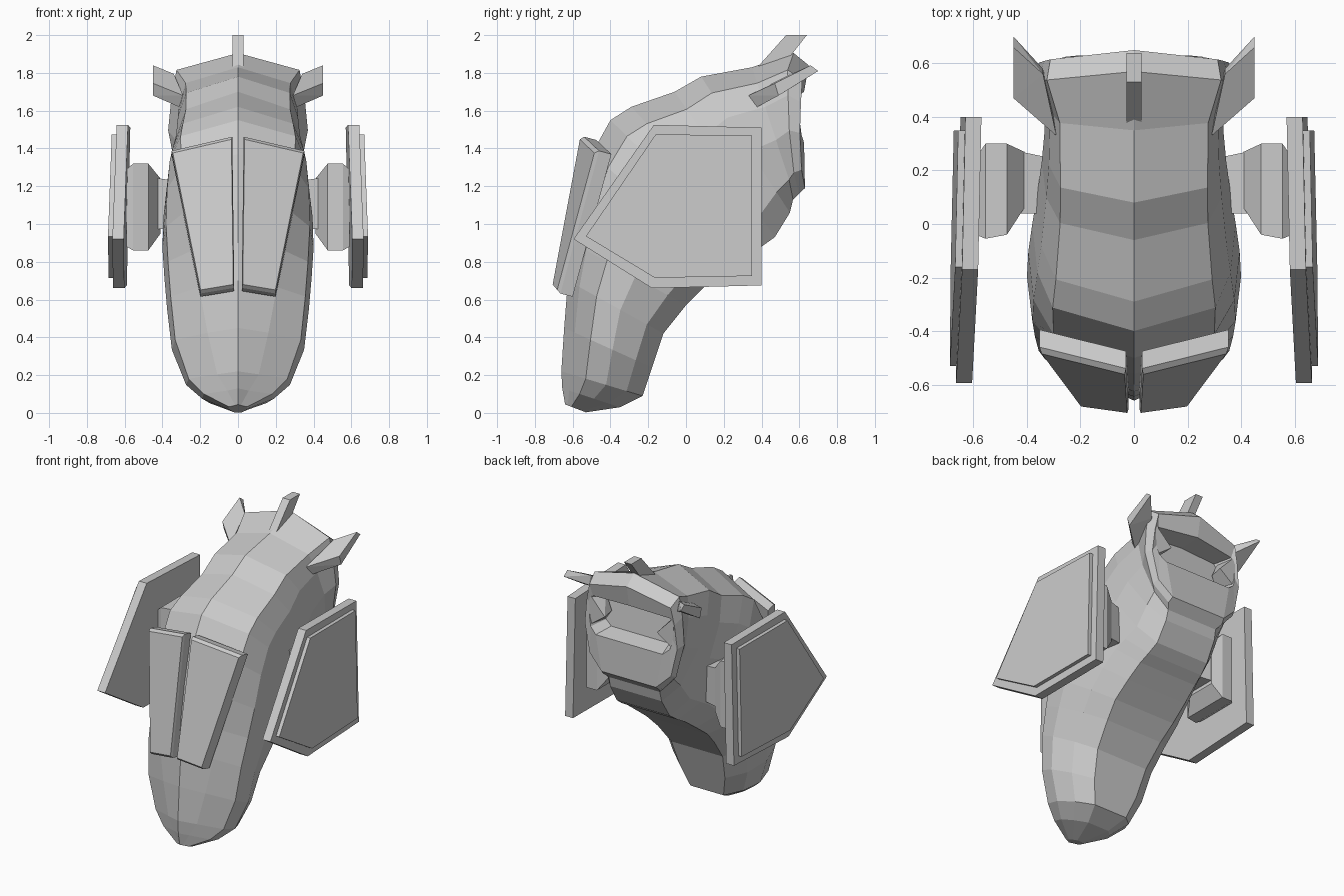
import bpy, bmesh
from mathutils import Vector

if "Cube" in bpy.data.objects:
    bpy.data.objects.remove(bpy.data.objects["Cube"])


def finish(name, bm, mirror=False):
    bmesh.ops.recalc_face_normals(bm, faces=bm.faces[:])
    me = bpy.data.meshes.new(name)
    bm.to_mesh(me)
    bm.free()
    ob = bpy.data.objects.new(name, me)
    bpy.context.collection.objects.link(ob)
    if mirror:
        ob.modifiers.new("mirror", 'MIRROR')
    return ob


def bridge(bm, a, b):
    for i in range(len(a)):
        j = (i + 1) % len(a)
        bm.faces.new((a[i], a[j], b[j], b[i]))


def loft(name, rings, **kw):
    """Skin a list of point rings and cap both ends."""
    bm = bmesh.new()
    vr = [[bm.verts.new(p) for p in r] for r in rings]
    for a, b in zip(vr, vr[1:]):
        bridge(bm, a, b)
    bm.faces.new(vr[0])
    bm.faces.new(vr[-1])
    return finish(name, bm, **kw)


def hull(name, pts, **kw):
    bm = bmesh.new()
    for p in pts:
        bm.verts.new(p)
    bmesh.ops.convex_hull(bm, input=bm.verts[:])
    return finish(name, bm, **kw)


def rect(x, y0, y1, z0, z1):
    return [(x, y0, z0), (x, y1, z0), (x, y1, z1), (x, y0, z1)]


# Body: (front y, z, back y, z, half width, front corner fraction)
sections = [
    (-.64, .045, -.53, .003, .05, .3), (-.655, .13, -.35, .03, .19, .3),
    (-.66, .22, -.23, .09, .275, .40), (-.645, .45, -.18, .24, .35, .46),
    (-.625, .70, -.12, .42, .375, .55), (-.60, .90, 0, .57, .39, .62),
    (-.56, 1.12, .10, .67, .40, .70), (-.50, 1.37, .22, .76, .395, .76),
    (-.40, 1.55, .33, .84, .38, .80), (-.29, 1.62, .40, .88, .365, .80),
    (-.06, 1.70, .47, .93, .345, .80), (.08, 1.78, .55, 1.06, .335, .82),
    (.35, 1.83, .58, 1.13, .33, .84), (.57, 1.905, .615, 1.16, .37, .88),
    # rear rim
    (.65, 1.84, .645, 1.19, .355, .88)]
# recessed rear opening, closer to a rectangle
opening = [(.625, 1.70, .648, 1.43, .32, .97), (.47, 1.69, .50, 1.45, .28, .97)]


def ring(s, half):
    ty, tz, by, bz, w, c = s
    prof = [(0, 0)] + half + [(-x, t) for x, t in reversed(half)]
    pts = []
    for x, t in prof:
        y = ty + (by - ty) * t
        if y > .56:                      # rear face curves back at the sides
            y -= .35 * (x * w) ** 2
        pts.append((x * w, y, tz + (bz - tz) * t))
    return pts


rings = []
for i, s in enumerate(sections):
    k = min(1, i / 6)                    # belly strip widens away from the tip
    rings.append(ring(s, [(s[5], .12), (.95, .30), (1, .55),
                          (.76 + .12 * k, .78 + .07 * k), (.40 + .19 * k, 1)]))
for s in opening:
    rings.append(ring(s, [(.93, .08), (1, .25), (1, .6), (.95, .85), (.8, 1)]))
loft("body", rings)

# Teeth at both sides of the rear opening
hull("opening_tooth", [(.325, .60, 1.69), (.325, .60, 1.47), (.20, .605, 1.56),
                       (.28, .48, 1.67), (.28, .48, 1.48), (.22, .5, 1.56)], mirror=True)

# Front chest panels
front = [Vector(p) for p in [(.03, -.56, 1.465), (.02, -.71, .665),
                             (.20, -.685, .635), (.353, -.48, 1.39)]]
mid = sum(front, Vector()) / 4
back = [p + Vector((0, .085, -.02)) for p in front]
step = [p + Vector((0, .02, -.003)) for p in front]
face = [p + (mid - p) * .04 for p in front]
loft("chest_panel", [back, step, face], mirror=True)

# Side plates: pentagons leaning slightly outward, with a raised inset
outer = [(-.595, .92), (-.17, 1.525), (.40, 1.51), (.40, .675), (-.18, .66)]
inset = [(-.53, .935), (-.16, 1.475), (.35, 1.468), (.35, .725), (-.165, .715)]


def plate_ring(outline, off):
    return [(.57 + .022 * (.4 - y) + .022 * (1.52 - z) + off, y, z) for y, z in outline]


loft("side_plate", [plate_ring(outer, 0), plate_ring(outer, .06)], mirror=True)
loft("side_plate_inset", [plate_ring(inset, .055), plate_ring(inset, .085)], mirror=True)

# Arms joining the plates to the body
loft("arm_stem", [rect(.28, .04, .24, .98, 1.22), rect(.47, .04, .28, .97, 1.25)], mirror=True)
loft("arm_block", [rect(.41, .06, .27, .95, 1.24), rect(.475, -.04, .30, .86, 1.32),
                   rect(.555, -.055, .30, .86, 1.32), rect(.59, -.04, .25, .88, 1.29)],
     mirror=True)

# Crest fin on top and swept horns at the sides
fin = [(.36, 1.81), (.53, 2.0), (.64, 2.0), (.53, 1.86)]
loft("crest_fin", [[(x, y, z) for y, z in fin] for x in (-.028, .028)])
hull("side_horn", [(.29, .33, 1.68), (.29, .36, 1.61), (.45, .47, 1.745), (.45, .49, 1.68),
                   (.45, .70, 1.81), (.45, .66, 1.84), (.34, .56, 1.795), (.34, .58, 1.735)],
     mirror=True)
